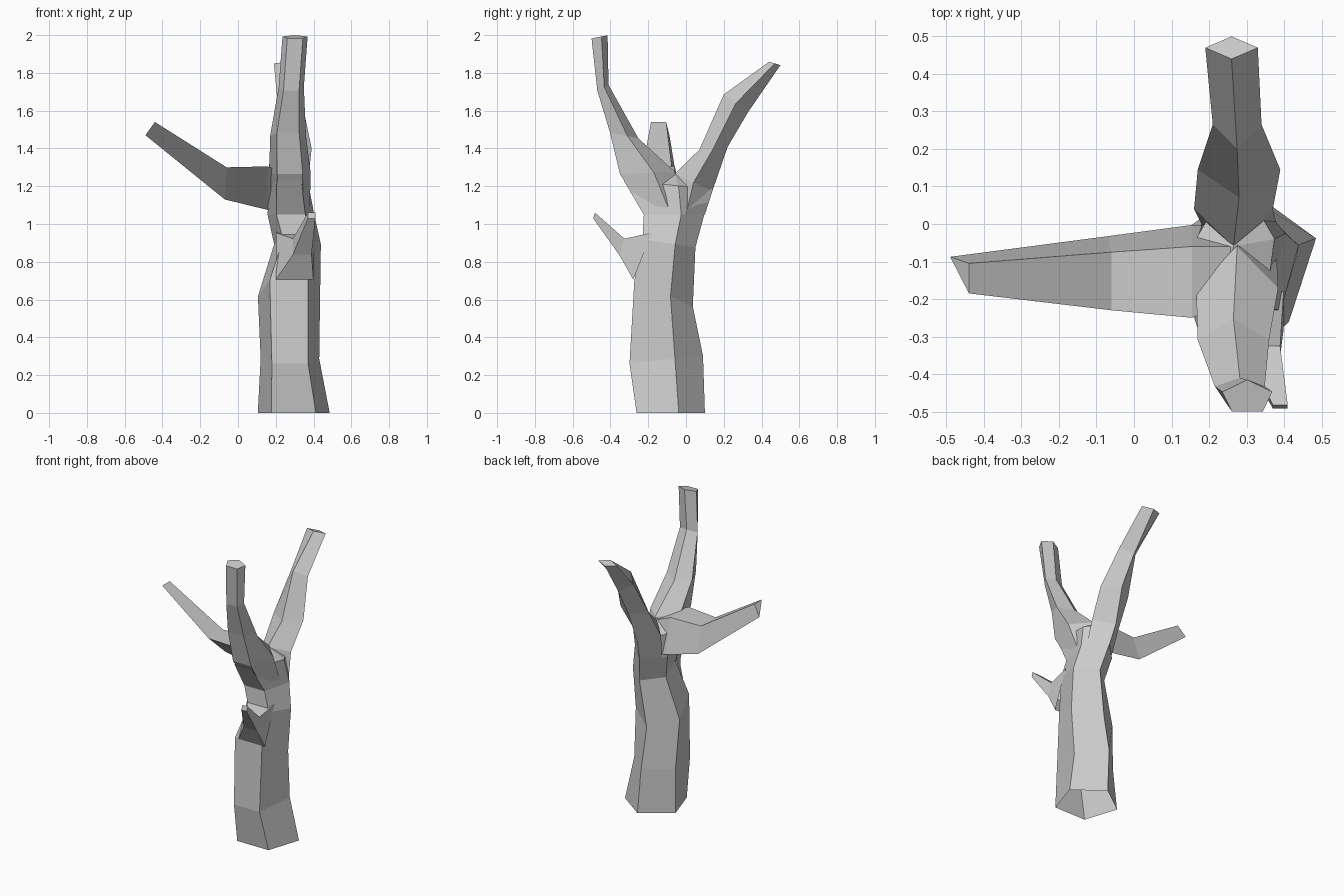
import bpy, bmesh
from math import cos, sin, radians

cube = bpy.data.objects.get("Cube")
if cube:
    bpy.data.objects.remove(cube, do_unlink=True)

# One flat bark colour
shade = 0.6
bark = bpy.data.materials.new("grey_bark")
bark.use_nodes = True
bark.diffuse_color = (shade, shade, shade, 1)
shader = bark.node_tree.nodes["Principled BSDF"]
shader.inputs["Base Color"].default_value = bark.diffuse_color


def polygon(sides, turn, x, y, z, width, depth, slope):
    """Regular cross-section, squashed in depth and sloping in height along y."""
    ring = []
    for i in range(sides):
        angle = radians(turn + 360 * i / sides)
        across, back = width * cos(angle), depth * sin(angle)
        ring.append((x + across, y + back, z + slope * back))
    return ring


def wedge(x, y, z, width, height, lean):
    """Three-sided cross-section: flat top edge and a lower back corner."""
    return [(x, y - width, z), (x, y, z), (x - lean, y + height / 4, z - height)]


def loft(name, rings, peak=None):
    """Skin a stack of rings; close the end flat or with a fan to a peak."""
    bm = bmesh.new()
    rows = [[bm.verts.new(point) for point in ring] for ring in rings]
    for low, high in zip(rows, rows[1:]):
        for i in range(len(low)):
            bm.faces.new((low[i - 1], low[i], high[i], high[i - 1]))
    end = rows[-1]
    if peak:
        top = bm.verts.new(peak)
        for i in range(len(end)):
            bm.faces.new((end[i - 1], end[i], top))
    else:
        bm.faces.new(end)
    bmesh.ops.recalc_face_normals(bm, faces=bm.faces)
    mesh = bpy.data.meshes.new(name)
    bm.to_mesh(mesh)
    bm.free()
    mesh.materials.append(bark)
    bpy.context.collection.objects.link(bpy.data.objects.new(name, mesh))


def branch(name, sides, turn, sections, peak=None):
    """Loft through sections given as x, y, z, width, depth, slope."""
    loft(name, [polygon(sides, turn, *section) for section in sections], peak)


# Trunk: five-sided with a flat front, open at the ground, ending in the crotch
branch("trunk", 5, 18, [
    (.295, -.1, 0, .2, .2, 0),
    (.275, -.125, .28, .163, .215, .1),
    (.27, -.135, .64, .173, .171, -.45),
    (.315, -.105, .9, .13, .155, -.15),
    (.28, -.08, 1.05, .13, .177, 0),
    (.27, -.12, 1.21, .11, .26, -.1),
], peak=(.265, -.06, 1.27))

# Back limb: diamond section
branch("back_limb", 4, 0, [
    (.28, 0, 1.05, .1, .1, 0),
    (.265, .04, 1.22, .105, .1, -.45),
    (.28, .145, 1.4, .11, .075, .1),
    (.275, .265, 1.64, .065, .065, -.7),
    (.26, .47, 1.85, .07, .03, -.3),
])

# Front limb: five-sided, the tallest
branch("front_limb", 5, 18, [
    (.285, -.12, 1.06, .1, .12, 0),
    (.275, -.22, 1.27, .115, .16, .05),
    (.265, -.335, 1.47, .1, .083, -.2),
    (.282, -.443, 1.72, .07, .033, .5),
    (.302, -.462, 1.99, .07, .047, .2),
])

# Broken stub on the front of the trunk
branch("front_stub", 4, 45, [
    (.3, -.23, .83, .14, .07, 2.5),
    (.34, -.34, .88, .07, .02, 3),
    (.39, -.487, 1.045, .028, .007, 3),
])

# Right limb: three-sided, reaching outward and up
loft("right_limb", [wedge(*section) for section in (
    (.27, -.06, 1.26, .14, .2, 0),
    (.155, -.06, 1.305, .19, .23, 0),
    (-.06, -.075, 1.3, .155, .17, .01),
    (-.44, -.105, 1.54, .08, .07, .05),
)])
